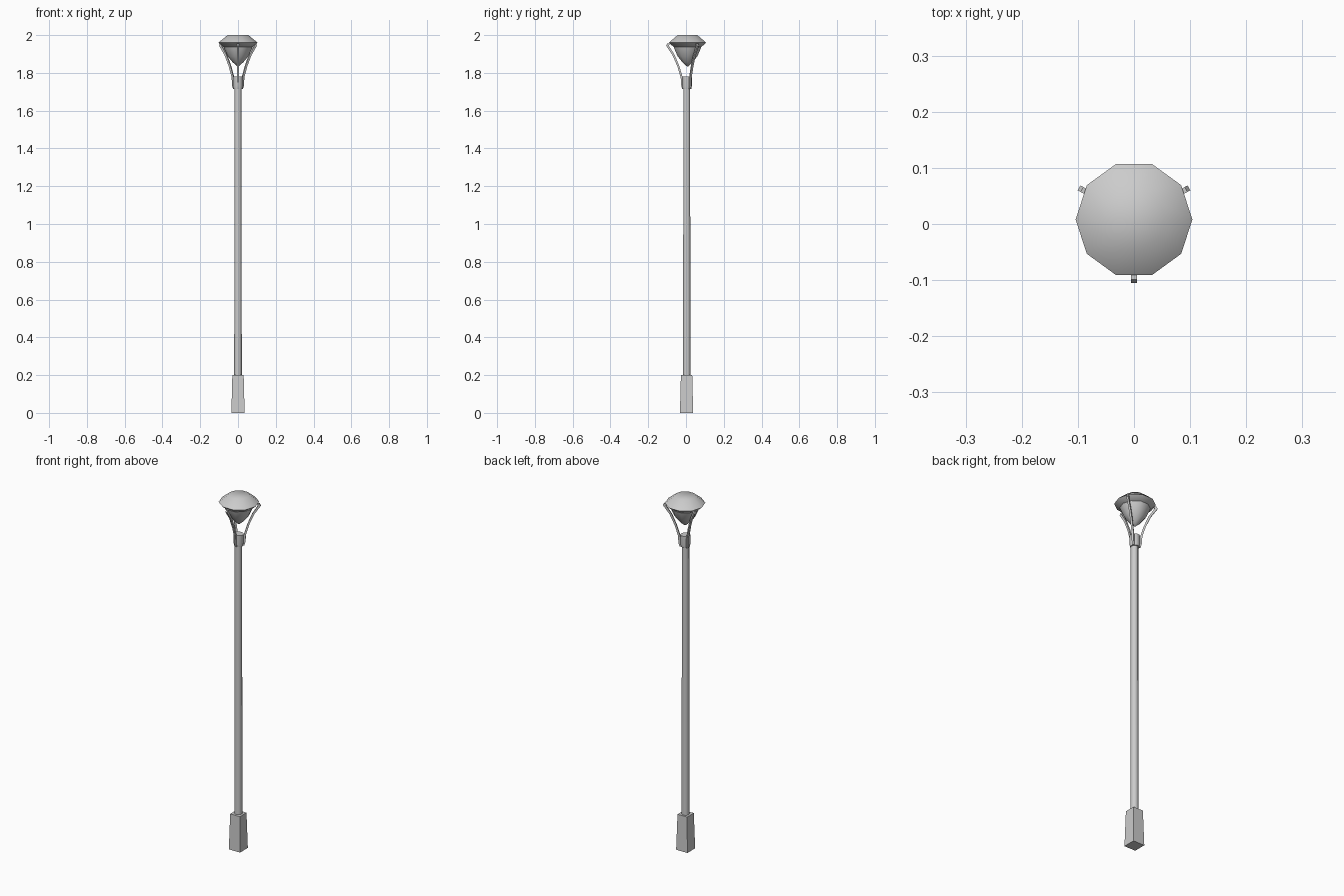
import bpy, bmesh, math

if "Cube" in bpy.data.objects:
    bpy.data.objects.remove(bpy.data.objects["Cube"])

CY = 0.008  # shared axis of the lamp, slightly behind the origin


def finish(name, bm, angle=None):
    bmesh.ops.remove_doubles(bm, verts=bm.verts, dist=1e-5)
    bmesh.ops.recalc_face_normals(bm, faces=bm.faces)
    me = bpy.data.meshes.new(name)
    bm.to_mesh(me)
    bm.free()
    ob = bpy.data.objects.new(name, me)
    bpy.context.collection.objects.link(ob)
    if angle:
        bpy.ops.object.select_all(action='DESELECT')
        ob.select_set(True)
        bpy.context.view_layer.objects.active = ob
        bpy.ops.object.shade_smooth_by_angle(angle=math.radians(angle))
    return ob


def lathe(name, profile, sides, cy=CY, start=0.0, angle=None):
    """Stack of rings (radius, z), capped at both ends."""
    bm = bmesh.new()
    rings = []
    for r, z in profile:
        rings.append([bm.verts.new((r * math.cos(start + 2 * math.pi * i / sides),
                                    cy + r * math.sin(start + 2 * math.pi * i / sides), z))
                      for i in range(sides)])
    for a, b in zip(rings, rings[1:]):
        for i in range(sides):
            j = (i + 1) % sides
            bm.faces.new((a[i], a[j], b[j], b[i]))
    bm.faces.new(rings[0])
    bm.faces.new(rings[-1])
    return finish(name, bm, angle)


def arm(name, path, angle, half_width=0.005):
    """Curved bar: path holds (outer radius, inner radius, z)."""
    bm = bmesh.new()
    c, s = math.cos(angle), math.sin(angle)
    rings = []
    for ro, ri, z in path:
        rings.append([bm.verts.new((r * c - t * s, CY + r * s + t * c, z))
                      for r, t in ((ro, -half_width), (ro, half_width),
                                   (ri, half_width), (ri, -half_width))])
    for a, b in zip(rings, rings[1:]):
        for i in range(4):
            j = (i + 1) % 4
            bm.faces.new((a[i], a[j], b[j], b[i]))
    bm.faces.new(rings[0])
    bm.faces.new(rings[-1])
    return finish(name, bm, 40)


# Square tapered foot
lathe("base", [(0.035 * math.sqrt(2), 0), (0.030 * math.sqrt(2), 0.2)], 4,
      cy=0.003, start=math.pi / 4)

# Post and the collar that carries the arms
lathe("pole", [(0.020, 0.19), (0.019, 1.74)], 10, cy=0.004, angle=50)
lathe("collar", [(0.024, 1.715), (0.026, 1.73), (0.026, 1.78)], 10, cy=0.006, angle=50)

# Ten-sided cap and pointed bowl below it
lathe("lamp_cap", [(0.078, 1.938), (0.104, 1.96), (0.055, 2.0)], 10, angle=60)
lathe("lamp_bowl", [(0.004, 1.835), (0.028, 1.856), (0.055, 1.888),
                    (0.072, 1.925), (0.078, 1.942)], 10, angle=60)

# Three curved arms
path = [(0.028, 0.018, 1.715), (0.034, 0.022, 1.735), (0.036, 0.025, 1.775),
        (0.054, 0.043, 1.835), (0.080, 0.068, 1.895),
        (0.113, 0.098, 1.943), (0.107, 0.094, 1.955)]
for i, deg in enumerate((-90, 30, 150)):
    arm(f"arm_{i + 1}", path, math.radians(deg))
